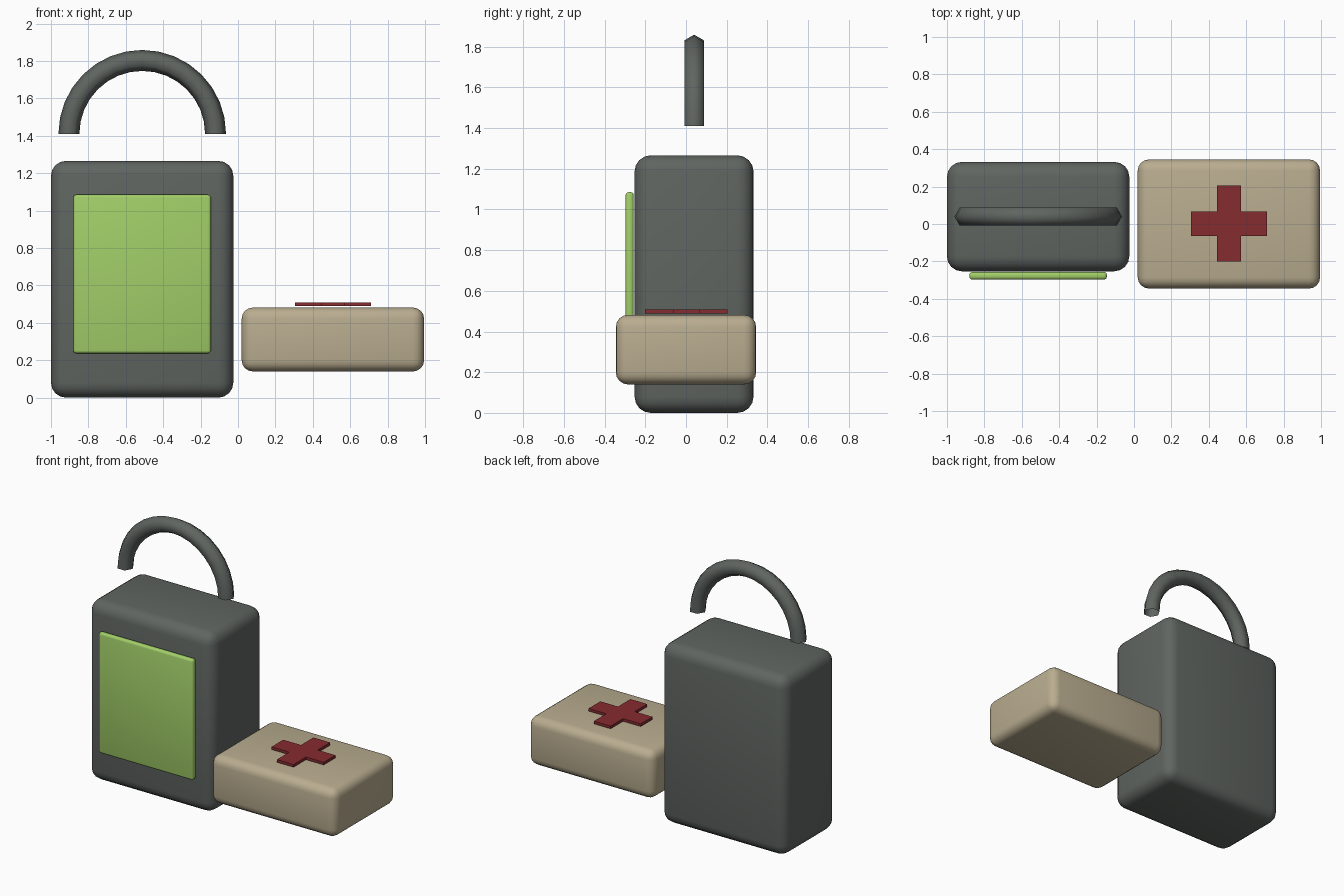
import bpy, bmesh
from math import sin, cos, pi, radians

if "Cube" in bpy.data.objects:
    bpy.data.objects.remove(bpy.data.objects["Cube"])


def material(name, rgb):
    m = bpy.data.materials.new(name)
    m.diffuse_color = (*rgb, 1)
    m.use_nodes = True
    m.node_tree.nodes["Principled BSDF"].inputs["Base Color"].default_value = m.diffuse_color
    return m


DARK = material("dark_grey", (0.115, 0.13, 0.12))
GREEN = material("green", (0.36, 0.62, 0.14))
TAN = material("tan", (0.49, 0.42, 0.28))
RED = material("red", (0.24, 0.025, 0.03))


def finish(name, bm, mat, angle=40):
    bmesh.ops.recalc_face_normals(bm, faces=bm.faces)
    mesh = bpy.data.meshes.new(name)
    bm.to_mesh(mesh)
    bm.free()
    mesh.materials.append(mat)
    ob = bpy.data.objects.new(name, mesh)
    bpy.context.collection.objects.link(ob)
    bpy.ops.object.select_all(action='DESELECT')
    bpy.context.view_layer.objects.active = ob
    ob.select_set(True)
    bpy.ops.object.shade_smooth_by_angle(angle=radians(angle))
    return ob


def rounded_box(name, lo, hi, bevel, segments, mat):
    bm = bmesh.new()
    bmesh.ops.create_cube(bm, size=1)
    for v in bm.verts:
        v.co = [(a + b) / 2 + c * (b - a) for a, b, c in zip(lo, hi, v.co)]
    bmesh.ops.bevel(bm, geom=bm.edges[:], offset=bevel, segments=segments,
                    profile=0.5, affect='EDGES')
    return finish(name, bm, mat)


# Upright pack with front panel
rounded_box("pack_body", (-1, -0.253, 0), (-0.025, 0.332, 1.266), 0.08, 4, DARK)
rounded_box("front_panel", (-0.88, -0.297, 0.237), (-0.145, -0.257, 1.085), 0.015, 3, GREEN)

# Arched handle: open six-sided tube swept over a half circle
bm = bmesh.new()
STEPS, SIDES, R, r = 16, 6, 0.392, 0.056
rings = []
for i in range(STEPS + 1):
    t = pi * i / STEPS
    ring = []
    for k in range(SIDES):
        a = 2 * pi * k / SIDES
        d = R + r * cos(a)
        ring.append(bm.verts.new((-0.512 + d * cos(t), 0.04 + r * sin(a), 1.411 + d * sin(t))))
    rings.append(ring)
for p, q in zip(rings, rings[1:]):
    for k in range(SIDES):
        n = (k + 1) % SIDES
        bm.faces.new((p[k], p[n], q[n], q[k]))
finish("handle", bm, DARK, 65)

# Flat case lying beside the pack
rounded_box("case_body", (0.02, -0.345, 0.14), (0.995, 0.345, 0.482), 0.06, 4, TAN)

# Plus-shaped plate just above the case lid
bm = bmesh.new()
L, W = 0.203, 0.065
quarter = [(L, -W), (L, W), (W, W)]
verts = []
for turn in range(4):
    c, s = (1, 0, -1, 0)[turn], (0, 1, 0, -1)[turn]
    verts += [bm.verts.new((0.508 + x * c - y * s, 0.002 + x * s + y * c, 0.489))
              for x, y in quarter]
face = bm.faces.new(verts)
ext = bmesh.ops.extrude_face_region(bm, geom=[face], use_keep_orig=True)
bmesh.ops.translate(bm, vec=(0, 0, 0.019),
                    verts=[g for g in ext["geom"] if isinstance(g, bmesh.types.BMVert)])
finish("cross_plate", bm, RED)
